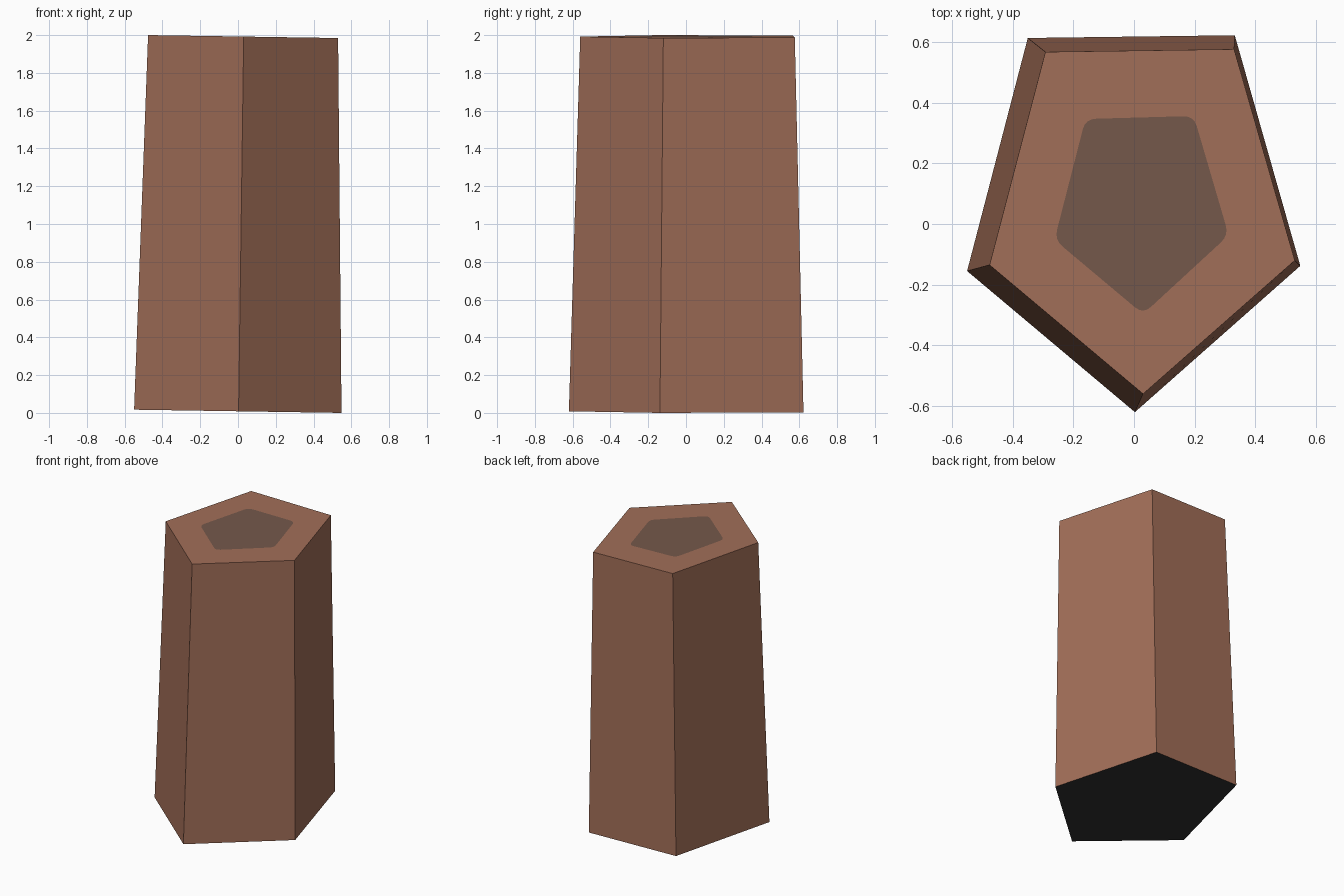
import bpy
import bmesh
from mathutils import Vector

if "Cube" in bpy.data.objects:
    bpy.data.objects.remove(bpy.data.objects["Cube"])

# Corner outlines (x, y), counter-clockwise from the left corner
BASE = [(-0.55, -0.155), (0.003, -0.62), (0.548, -0.138), (0.332, 0.622), (-0.35, 0.613)]
TOP = [(-0.476, -0.135), (0.03, -0.56), (0.53, -0.12), (0.33, 0.576), (-0.292, 0.567)]
PATCH = [(-0.262, -0.052), (0.03, -0.297), (0.312, -0.037), (0.197, 0.356), (-0.16, 0.346)]
SLOPE = -0.0155  # slight tilt of both ends along x


def material(name, rgb):
    m = bpy.data.materials.new(name)
    m.diffuse_color = (*rgb, 1.0)
    m.use_nodes = True
    m.node_tree.nodes["Principled BSDF"].inputs["Base Color"].default_value = m.diffuse_color
    return m


def base_z(x):
    return 0.0085 + SLOPE * x


def top_z(x):
    return 1.9927 + SLOPE * x


def rounded_corner(points, i, cut=0.035, steps=4):
    """Quadratic arc replacing one corner of an outline."""
    c = Vector(points[i])
    a = c + (Vector(points[i - 1]) - c).normalized() * cut
    b = c + (Vector(points[(i + 1) % len(points)]) - c).normalized() * cut
    ts = [k / steps for k in range(steps + 1)]
    return [(1 - t) ** 2 * a + 2 * t * (1 - t) * c + t * t * b for t in ts]


bm = bmesh.new()
lower = [bm.verts.new((x, y, base_z(x))) for x, y in BASE]
upper = [bm.verts.new((x, y, top_z(x))) for x, y in TOP]
arcs = [[bm.verts.new((p.x, p.y, top_z(p.x))) for p in rounded_corner(PATCH, i)]
        for i in range(5)]

# Tapered sides and the rim around the top patch
for i in range(5):
    j = (i + 1) % 5
    bm.faces.new((lower[i], lower[j], upper[j], upper[i]))
    bm.faces.new((upper[i], upper[j], arcs[j][0], arcs[i][-1]))
    for p, q in zip(arcs[i], arcs[i][1:]):
        bm.faces.new((upper[i], q, p))

# Painted centre patch and dark underside
bm.faces.new([v for arc in arcs for v in arc]).material_index = 1
bm.faces.new(lower[::-1]).material_index = 2
bmesh.ops.recalc_face_normals(bm, faces=bm.faces)

mesh = bpy.data.meshes.new("pentagonal_column")
bm.to_mesh(mesh)
bm.free()
mesh.materials.append(material("brown stone", (0.36, 0.157, 0.098)))
mesh.materials.append(material("dark centre", (0.178, 0.098, 0.07)))
mesh.materials.append(material("black underside", (0.03, 0.03, 0.03)))
column = bpy.data.objects.new("pentagonal_column", mesh)
bpy.context.collection.objects.link(column)
